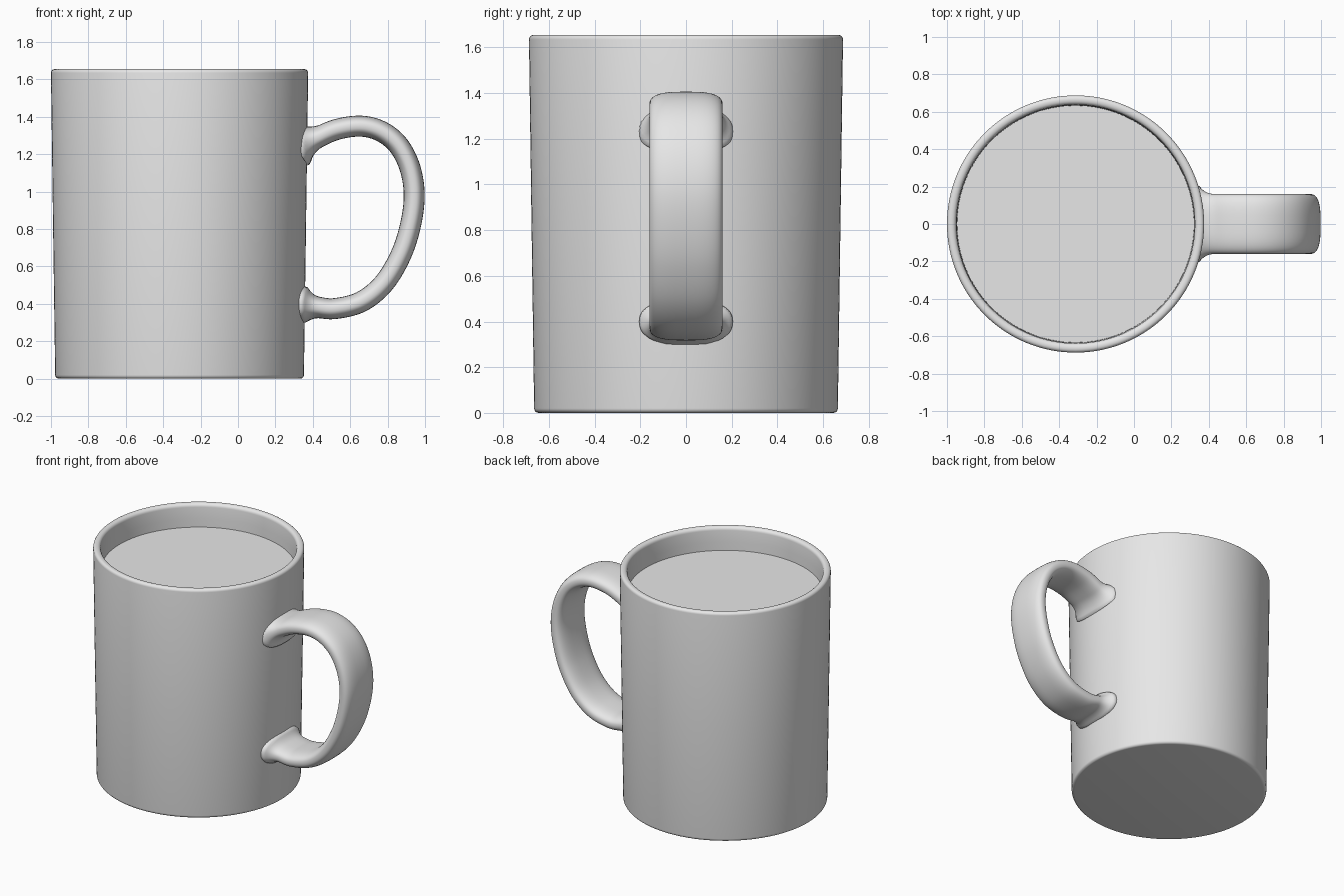
import bpy, bmesh, math
from mathutils import Vector

if "Cube" in bpy.data.objects:
    bpy.data.objects.remove(bpy.data.objects["Cube"])

CX = -0.3125          # axis of the mug body
SEG = 128

glaze = bpy.data.materials.new("grey_ceramic")
glaze.diffuse_color = (0.8, 0.8, 0.8, 1)
glaze.use_nodes = True
glaze.node_tree.nodes["Principled BSDF"].inputs["Base Color"].default_value = glaze.diffuse_color


def finish(bm, name, angle=50):
    bmesh.ops.recalc_face_normals(bm, faces=bm.faces)
    me = bpy.data.meshes.new(name)
    bm.to_mesh(me)
    bm.free()
    ob = bpy.data.objects.new(name, me)
    bpy.context.collection.objects.link(ob)
    me.materials.append(glaze)
    bpy.ops.object.select_all(action='DESELECT')
    ob.select_set(True)
    bpy.context.view_layer.objects.active = ob
    bpy.ops.object.shade_smooth_by_angle(angle=math.radians(angle))
    return ob


def skin(bm, rings):
    for a, b in zip(rings, rings[1:]):
        n = len(a)
        for i in range(n):
            bm.faces.new((a[i], a[(i + 1) % n], b[(i + 1) % n], b[i]))
    bm.faces.new(rings[0])
    bm.faces.new(rings[-1])


def lathe(name, profile):
    bm = bmesh.new()
    rings = [[bm.verts.new((CX + r * math.cos(2 * math.pi * i / SEG),
                            r * math.sin(2 * math.pi * i / SEG), z))
              for i in range(SEG)] for r, z in profile]
    skin(bm, rings)
    return finish(bm, name)


def arc(cr, cz, rad, a0, a1, n=5):
    return [(cr + rad * math.cos(math.radians(a0 + (a1 - a0) * i / n)),
             cz + rad * math.sin(math.radians(a0 + (a1 - a0) * i / n))) for i in range(n + 1)]


# Mug body: slightly tapered, rounded foot and lip, hollow inside
profile = (arc(0.645, 0.02, 0.02, -90, 0)
           + [(0.676, 0.8)]
           + arc(0.6675, 1.635, 0.02, 0, 90)
           + arc(0.662, 1.631, 0.024, 90, 180)
           + [(0.634, 1.55), (0.632, 1.45), (0.615, 0.12)]
           + arc(0.575, 0.10, 0.04, 0, -90))
lathe("mug_body", profile)

# Drink surface just below the lip
bm = bmesh.new()
bmesh.ops.create_circle(bm, cap_ends=True, segments=SEG, radius=0.634)
bmesh.ops.translate(bm, verts=bm.verts, vec=(CX, 0, 1.49))
for f in bm.faces:
    if f.normal.z < 0:
        f.normal_flip()
drink = finish(bm, "drink_surface")

# Handle: flat rounded section swept along a smooth loop, flared into the wall
path = [Vector((x, 0, z)) for x, z in (
    (0.22, 1.155), (0.32, 1.22), (0.42, 1.285), (0.53, 1.333), (0.66, 1.35), (0.77, 1.32),
    (0.86, 1.245), (0.92, 1.125), (0.942, 0.98), (0.922, 0.82), (0.87, 0.66),
    (0.78, 0.51), (0.66, 0.412), (0.52, 0.375), (0.42, 0.383), (0.32, 0.402), (0.22, 0.42))]
pts = []
for p0, p1, p2, p3 in zip(path, path[1:], path[2:], path[3:]):
    for k in range(10):
        t = k / 10
        pts.append(0.5 * (2 * p1 + (p2 - p0) * t + (2 * p0 - 5 * p1 + 4 * p2 - p3) * t * t
                          + (3 * p1 - p0 - 3 * p2 + p3) * t ** 3))
pts.append(path[-2])


def sup(v, n):
    return math.copysign(abs(v) ** (2 / n), v)


bm = bmesh.new()
rings = []
for i, p in enumerate(pts):
    d = (pts[min(i + 1, len(pts) - 1)] - pts[max(i - 1, 0)]).normalized()
    nrm = Vector((-d.z, 0, d.x))
    ring = []
    for j in range(40):
        a = 2 * math.pi * j / 40
        c, s = math.cos(a), math.sin(a)
        y, h = 0.16 * sup(c, 3), 0.056 * sup(s, 2.5)
        q = p + nrm * h
        gap = math.hypot(q.x - CX, y) - 0.677
        f = min(1, max(0, 1 - gap / 0.09)) ** 2.5
        q += nrm * (0.04 * f * s)
        q.y = y + 0.045 * f * c
        # keep the ends buried inside the wall
        q.x = max(q.x, CX + math.sqrt(0.655 ** 2 - q.y ** 2))
        ring.append(bm.verts.new(q))
    rings.append(ring)
skin(bm, rings)
finish(bm, "handle", 60)
